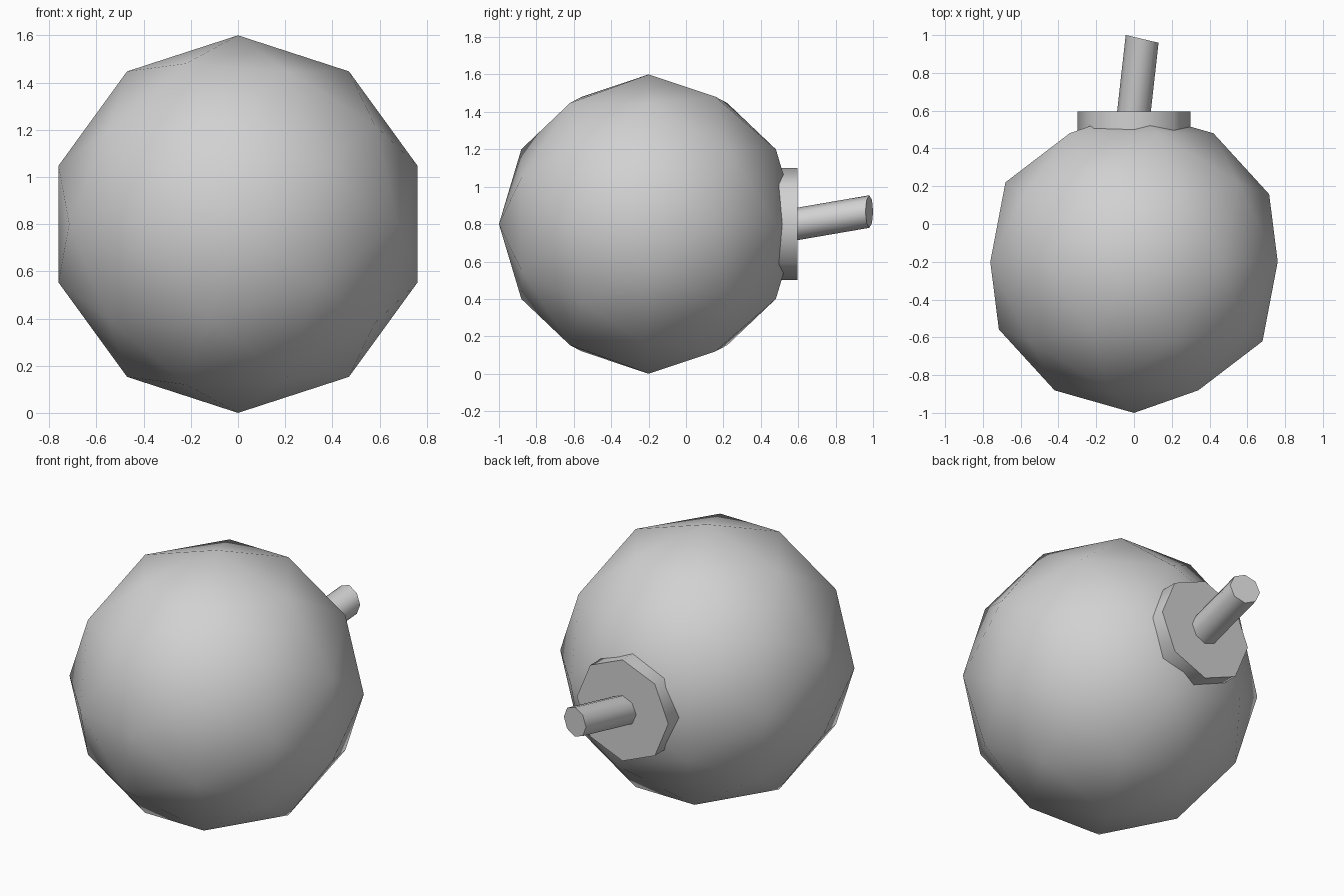
import bpy
import bmesh
import math
from mathutils import Matrix, Vector

cube = bpy.data.objects.get("Cube")
if cube:
    bpy.data.objects.remove(cube, do_unlink=True)

# Single grey colour
grey = bpy.data.materials.new("plain grey")
grey.use_nodes = True
colour = (0.64, 0.64, 0.64, 1)
grey.diffuse_color = colour
grey.node_tree.nodes["Principled BSDF"].inputs["Base Color"].default_value = colour


def add_part(name, bm):
    """Turn a bmesh into a smooth shaded object."""
    bmesh.ops.recalc_face_normals(bm, faces=bm.faces)
    mesh = bpy.data.meshes.new(name)
    bm.to_mesh(mesh)
    bm.free()
    mesh.materials.append(grey)
    obj = bpy.data.objects.new(name, mesh)
    bpy.context.collection.objects.link(obj)
    bpy.ops.object.select_all(action="DESELECT")
    obj.select_set(True)
    bpy.context.view_layer.objects.active = obj
    bpy.ops.object.shade_smooth_by_angle(angle=math.radians(60))


def add_octagon_rod(name, radius, start, end, skew=0):
    """Eight-sided rod from start to end; skew slants its end faces."""
    axis = Vector(end) - Vector(start)
    frame = Matrix((
        (1, 0, axis.x),
        (-skew, 0, axis.y),
        (0, -1, axis.z),
    )).to_4x4()
    centre = (Vector(start) + Vector(end)) / 2
    bm = bmesh.new()
    bmesh.ops.create_cone(bm, cap_ends=True, segments=8, radius1=radius,
                          radius2=radius, depth=1,
                          matrix=Matrix.Translation(centre) @ frame)
    add_part(name, bm)


# Round body, with its poles facing front and back
body = bmesh.new()
bmesh.ops.create_icosphere(
    body, subdivisions=2, radius=0.8,
    matrix=Matrix.Translation((0, -0.2, 0.8)) @ Matrix.Rotation(-math.pi / 2, 4, "X"))
add_part("body", body)

# Flat collar at the back
add_octagon_rod("collar", 0.3, (0, 0.4, 0.8), (0, 0.595, 0.8))

# Leaning fuse stem rising from the collar
add_octagon_rod("fuse_stem", 0.087, (-0.013, 0.48, 0.781), (0.043, 0.98, 0.867), skew=0.235)
